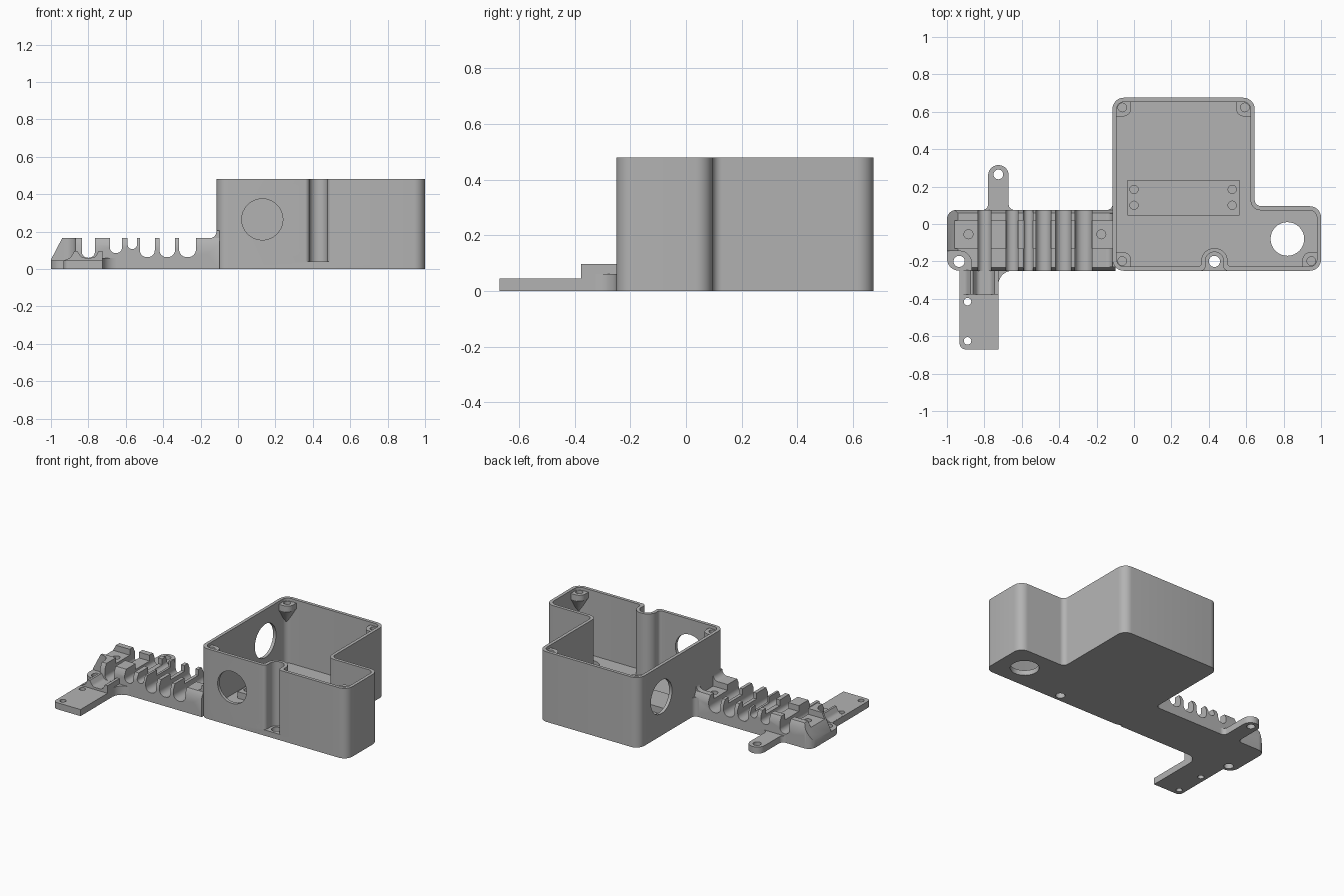
import bpy, bmesh, math
from mathutils import Vector

if "Cube" in bpy.data.objects:
    bpy.data.objects.remove(bpy.data.objects["Cube"])

GREY = (0.45, 0.45, 0.45, 1)
plastic = bpy.data.materials.new("grey plastic")
plastic.use_nodes = True
plastic.diffuse_color = GREY
plastic.node_tree.nodes["Principled BSDF"].inputs["Base Color"].default_value = GREY


def rounded(points, steps=7):
    """Outline whose corners (u, v, radius) are replaced by arcs."""
    out = []
    for i, p in enumerate(points):
        radius = p[2] if len(p) > 2 else 0
        here = Vector(p[:2])
        if not radius:
            out.append(here)
            continue
        before = (Vector(points[i - 1][:2]) - here).normalized()
        after = (Vector(points[(i + 1) % len(points)][:2]) - here).normalized()
        half = before.angle(after) / 2
        centre = here + (before + after).normalized() * radius / math.sin(half)
        reach = radius / math.tan(half)
        start = (here + before * reach - centre).normalized()
        end = (here + after * reach - centre).normalized()
        out += [centre + start.slerp(end, k / steps) * radius for k in range(steps + 1)]
    return out


def rect(x0, y0, x1, y1, r=0):
    return [(x0, y0, r), (x1, y0, r), (x1, y1, r), (x0, y1, r)]


def prism(name, points, low, high, axis="z", taper=1, pivot=(0, 0)):
    """Extrude an outline along an axis; taper shrinks the low end to a pivot."""
    place = {"x": lambda u, v, w: (w, u, v), "y": lambda u, v, w: (u, w, v),
             "z": lambda u, v, w: (u, v, w)}[axis]
    outline, pivot = rounded(points), Vector(pivot)
    bm = bmesh.new()
    ends = []
    for w, scale in ((low, taper), (high, 1)):
        ring = [pivot + (q - pivot) * scale for q in outline]
        ends.append([bm.verts.new(place(q.x, q.y, w)) for q in ring])
    for ring in ends:
        bm.faces.new(ring)
    for i in range(len(outline)):
        bm.faces.new((ends[0][i - 1], ends[0][i], ends[1][i], ends[1][i - 1]))
    bmesh.ops.remove_doubles(bm, verts=bm.verts, dist=1e-6)
    bmesh.ops.recalc_face_normals(bm, faces=bm.faces)
    mesh = bpy.data.meshes.new(name)
    bm.to_mesh(mesh)
    bm.free()
    mesh.materials.append(plastic)
    ob = bpy.data.objects.new(name, mesh)
    bpy.context.collection.objects.link(ob)
    return ob


def disc(u, v, r, low, high, axis="z"):
    ring = [(u + r * math.cos(a), v + r * math.sin(a))
            for a in (math.tau * k / 32 for k in range(32))]
    return prism("cutter", ring, low, high, axis)


def combine(ob, *tools, operation="DIFFERENCE"):
    for tool in tools:
        mod = ob.modifiers.new("shape", "BOOLEAN")
        mod.operation, mod.solver, mod.object = operation, "EXACT", tool
        bpy.context.view_layer.objects.active = ob
        bpy.ops.object.modifier_apply(modifier=mod.name)
        bpy.data.objects.remove(tool)


parts = []

# L-shaped open housing with a cavity and a screw recess in the front wall
L, R, F, B, E, S, W = -0.115, 0.645, -0.25, 0.675, 1.0, 0.095, 0.022
housing = prism("housing", [(L, F, .06), (E, F, .06), (E, S, .06), (R, S, .035),
                            (R, B, .06), (L, B, .06)], 0, .48)
cavity = prism("cutter", [(L + W, F + W, .04), (.36, F + W, .02), (.36, -.13, .065),
                          (.50, -.13, .065), (.50, F + W, .02), (E - W, F + W, .04),
                          (E - W, S - W, .04), (R - W, S - W, .055),
                          (R - W, B - W, .04), (L + W, B - W, .04)], .035, .6)
recess = prism("cutter", [(.3, -.3), (.3, -.2505), (.382, -.2505, .025), (.382, -.15, .046),
                          (.478, -.15, .046), (.478, -.2505, .025), (.56, -.2505),
                          (.56, -.3)], .04, .6)
combine(housing, cavity, recess,
        disc(.43, -.2, .03, -.1, .2),
        disc(.82, -.08, .09, -.1, .2),
        disc(.13, .265, .11, -.3, -.2, "y"),
        disc(.43, .265, .115, -.2, -.05, "x"))
parts.append(housing)

# Lid screw bosses, tapering into the corners
corners = [("front_right", L, F, 1, 1), ("front_left", E, F, -1, 1),
           ("back_right", L, B, 1, -1), ("back_left", R, B, -1, -1)]
for name, x, y, sx, sy in corners:
    shape = [(x + sx * .008, y + sy * .008, .052), (x + sx * .1, y + sy * .008),
             (x + sx * .1, y + sy * .1, .045), (x + sx * .008, y + sy * .1)]
    pivot = (x + sx * .022, y + sy * .022)
    boss = prism(name + "_boss", shape, .42, .46)
    under = prism("cutter", shape, .31, .421, taper=.1, pivot=pivot)
    combine(boss, under, operation="UNION")
    combine(boss, disc(x + sx * .052, y + sy * .052, .023, .39, .6))
    parts.append(boss)

# Raised mounting block on the housing floor
block = prism("mounting_block", rect(-.035, .045, .565, .235), .03, .08)
combine(block, *[disc(x, y, .022, .05, .2) for x in (0, .525) for y in (.1, .185)])
parts.append(block)

# Cable arm: side profile with rounded slots
slots = [(-.835, -.765, .06), (-.685, -.62, .085), (-.59, -.54, .107),
         (-.525, -.445, .063), (-.42, -.337, .063), (-.315, -.225, .063)]
TOP = .165
profile = [(-1, 0), (-1, .05), (-.94, TOP)]
for x0, x1, z in slots:
    r = (x1 - x0) * .46
    profile += [(x0, TOP), (x0, z, r), (x1, z, r), (x1, TOP)]
profile += [(-.1, TOP), (-.1, 0)]
arm = prism("cable_arm", profile, -.25, .075, "y")
plan = prism("cutter", [(-1, -.25, .065), (0, -.25), (0, .075), (-1, .075, .05)], -.1, .5)
section = prism("cutter", [(-.25, -.1), (-.25, .13), (-.23, .17), (-.13, .17), (-.13, .125),
                           (.02, .125), (.02, .17), (.055, .17), (.075, .13), (.075, -.1)],
                -1.2, .1, "x")
combine(arm, plan, section, operation="INTERSECT")
tab_notch = prism("cutter", [(-1.1, -.3), (-1.1, -.145), (-.87, -.145, .06), (-.87, -.3)],
                  .045, .5)
combine(arm, tab_notch, disc(-.935, -.2, .03, -.1, .2),
        disc(-.885, -.055, .024, .04, .3), disc(-.175, -.055, .024, .04, .3))
parts.append(arm)

# Fillet where the arm meets the housing
parts.append(prism("arm_fillet", [(-.16, TOP), (-.115, TOP, .036), (-.115, .205), (-.1, .205),
                                  (-.1, .15), (-.16, .15)], .02, .055, "y"))
parts.append(prism("arm_front_fillet", [(-.16, TOP), (-.115, TOP, .036), (-.115, .205),
                                        (-.1, .205), (-.1, .15), (-.16, .15)],
                   -.23, -.13, "y"))
parts.append(prism("arm_corner_fillet", [(-.15, .075), (-.115, .075, .03), (-.115, .11),
                                         (-.1, .11), (-.1, .06), (-.15, .06)], 0, .13))

# Front plate with two screw holes, cable saddle and gusset
plate = prism("front_plate", [(-.932, -.67, .03), (-.725, -.67), (-.725, -.24),
                              (-.932, -.24)], 0, .045)
combine(plate, *[disc(-.89, y, .02, -.1, .2) for y in (-.415, -.625)])
parts.append(plate)
parts.append(prism("cable_saddle", [(-.93, .03), (-.93, .046), (-.895, .06, .03), (-.875, .097),
                                    (-.86, .097), (-.835, .06, .03), (-.765, .06, .03),
                                    (-.745, .097), (-.725, .097), (-.725, .03)],
                   -.378, -.245, "y"))
parts.append(prism("plate_gusset", [(-.74, -.34), (-.725, -.34), (-.725, -.25, .075),
                                    (-.64, -.25), (-.64, -.24), (-.74, -.24)], 0, .06))

# Back screw tab with flared root
tab = prism("back_tab", [(-.83, .05), (-.83, .075), (-.78, .075, .03), (-.78, .315, .054),
                         (-.67, .315, .054), (-.67, .075, .03), (-.62, .075), (-.62, .05)],
            0, .045)
combine(tab, disc(-.725, .265, .026, -.1, .2))
parts.append(tab)

# Smooth the curved faces, keep the edges sharp
for ob in parts:
    bpy.ops.object.select_all(action="DESELECT")
    ob.select_set(True)
    bpy.context.view_layer.objects.active = ob
    bpy.ops.object.shade_smooth_by_angle(angle=math.radians(30))
